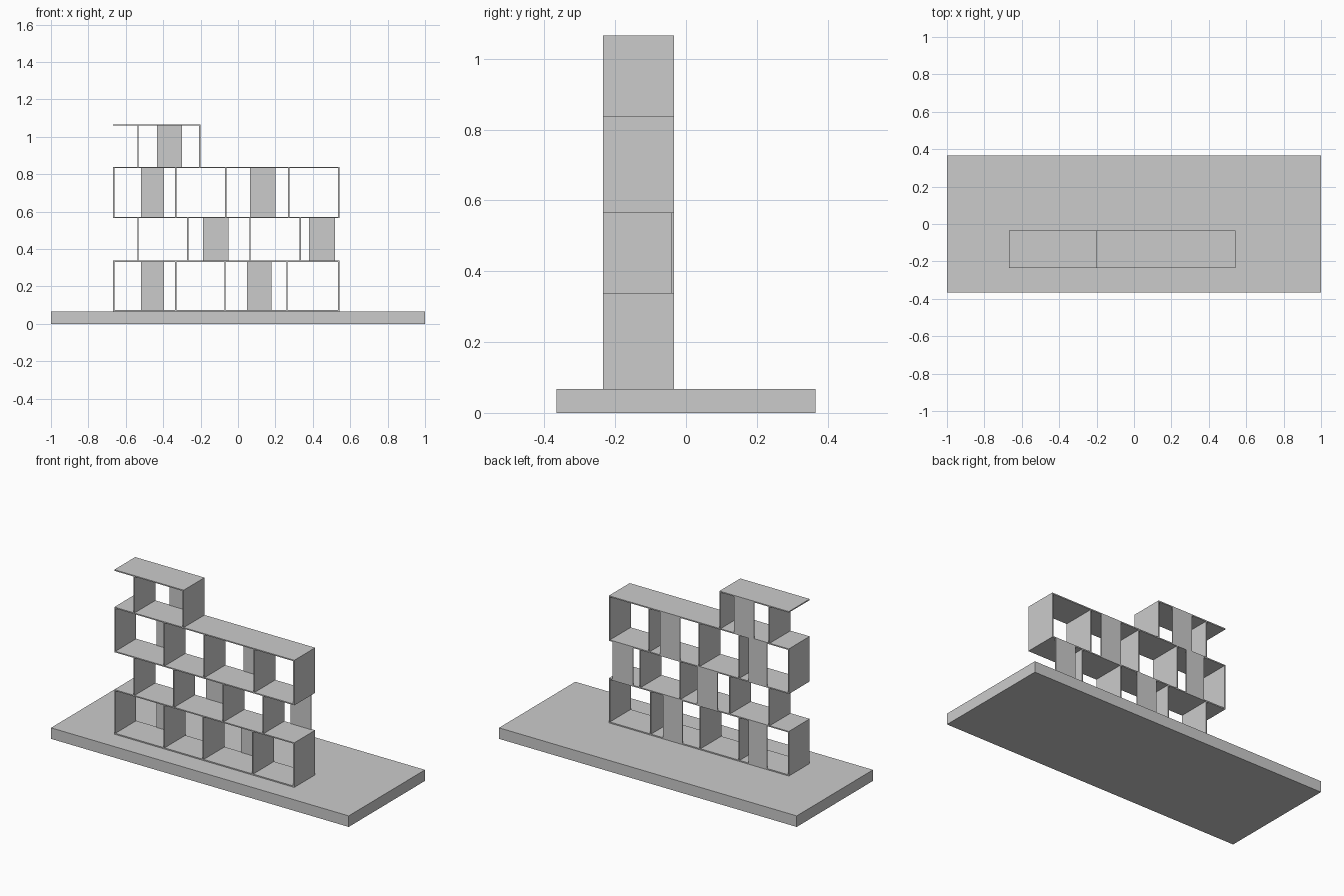
import bpy

if "Cube" in bpy.data.objects:
    bpy.data.objects.remove(bpy.data.objects["Cube"])

T = 0.007                      # board thickness
Y0, Y1 = -0.234, -0.034        # shelf depth range
XL, XR = -0.667, 0.542         # shelf width range


def box(name, x0, x1, y0, y1, z0, z1):
    bpy.ops.mesh.primitive_cube_add(size=1, location=((x0 + x1) / 2, (y0 + y1) / 2, (z0 + z1) / 2))
    ob = bpy.context.object
    ob.name = name
    ob.scale = (x1 - x0, y1 - y0, z1 - z0)
    bpy.ops.object.transform_apply(location=False, rotation=False, scale=True)
    return ob


# Base slab
box("base", -1, 1, -0.366, 0.366, 0, 0.067)

# Horizontal boards: (left, right, underside height)
boards = [(XL, XR, 0.067), (XL, XR, 0.331), (XL, XR, 0.565),
          (XL, XR, 0.832), (XL, -0.201, 1.059)]
for x0, x1, z in boards:
    box("shelf_board", x0, x1, Y0, Y1, z, z + T)

# Rows between boards: upright centres and back panel spans
h = T / 2
rows = [
    ([XL + h, -0.333, -0.07, 0.262, XR - h], [(-0.519, -0.396), (0.048, 0.18)]),
    ([-0.535, -0.268, 0.064, 0.332], [(-0.187, -0.051), (0.38, 0.518)]),
    ([XL + h, -0.332, -0.065, 0.271, XR - h], [(-0.519, -0.396), (0.064, 0.2)]),
    ([-0.535, -0.201 - h], [(-0.433, -0.299)]),
]
for i, (uprights, panels) in enumerate(rows):
    z0, z1 = boards[i][2] + T, boards[i + 1][2]
    for x in uprights:
        box("upright", x - h, x + h, Y0, Y1, z0, z1)
    for x0, x1 in panels:
        box("back_panel", x0, x1, Y1 - T, Y1, z0, z1)
